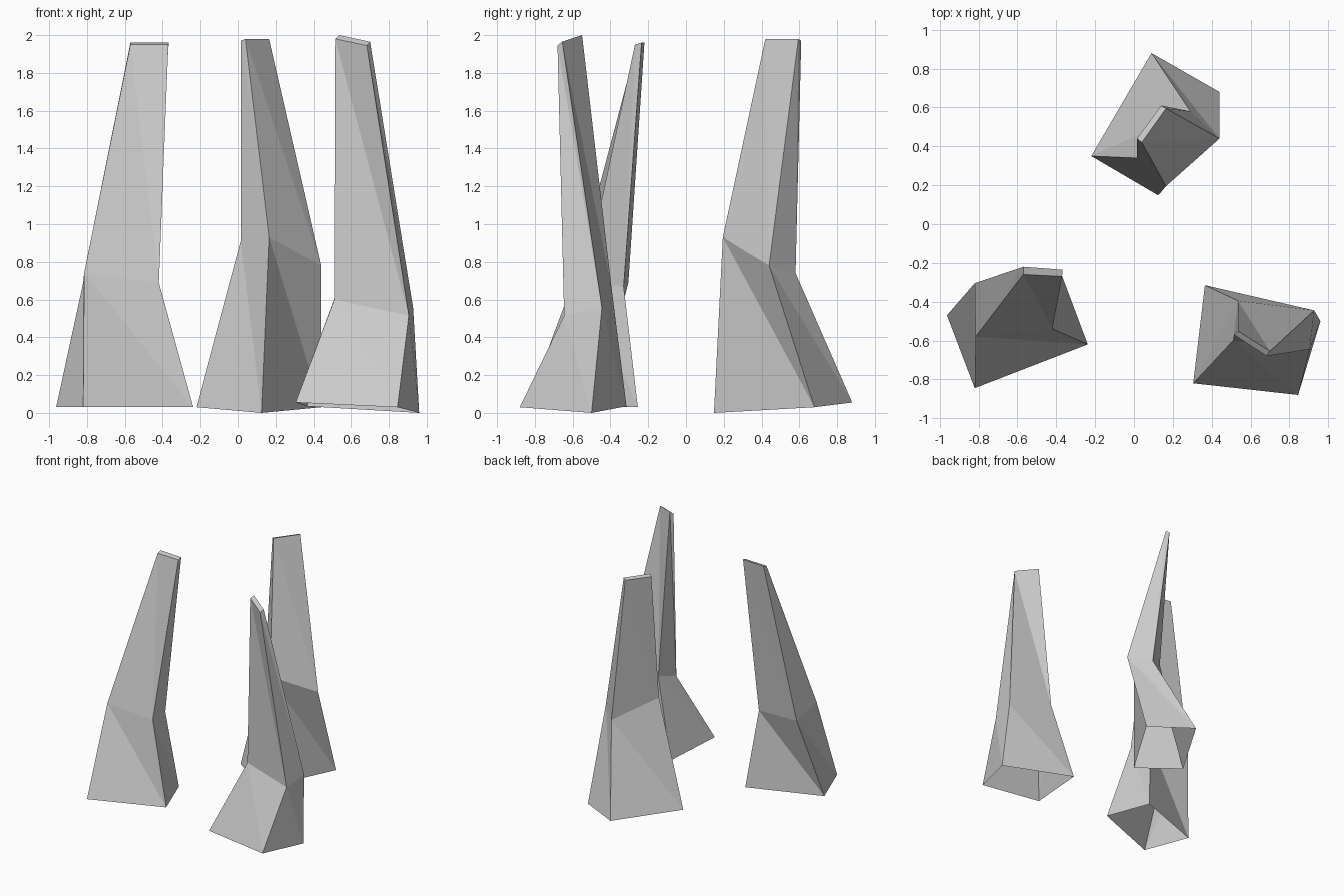
import bpy
import bmesh


def shard(name, base, waist, tip):
    """Loft a four-sided shard, open below, through three rings and cap the tip."""
    bm = bmesh.new()
    rings = [[bm.verts.new(p) for p in ring] for ring in (base, waist, tip)]
    for low, high in zip(rings, rings[1:]):
        for i in range(4):
            j = (i + 1) % 4
            # split each twisted side along the same diagonal
            bm.faces.new((low[i], low[j], high[i]))
            bm.faces.new((low[j], high[j], high[i]))
    bm.faces.new(rings[-1])
    mesh = bpy.data.meshes.new(name)
    bm.to_mesh(mesh)
    bm.free()
    obj = bpy.data.objects.new(name, mesh)
    bpy.context.collection.objects.link(obj)
    return obj


# Left shard: wide front, leaning back (rings run counterclockwise from above)
shard("left_shard",
      [(-.82, -.845, .03), (-.238, -.62, .03), (-.375, -.255, .03), (-.963, -.47, .03)],
      [(-.815, -.58, .74), (-.42, -.54, .69), (-.45, -.33, .67), (-.82, -.305, .69)],
      [(-.57, -.26, 1.95), (-.37, -.27, 1.95), (-.368, -.235, 1.96), (-.57, -.22, 1.96)])

# Right shard: leaning forward
shard("right_shard",
      [(.305, -.82, .055), (.845, -.88, .03), (.96, -.5, 0), (.365, -.315, .035)],
      [(.51, -.6, .6), (.905, -.645, .515), (.928, -.445, .555), (.535, -.395, .67)],
      [(.515, -.57, 1.98), (.683, -.68, 1.945), (.7, -.655, 1.965), (.535, -.55, 2)])

# Back shard: turned diagonally
shard("back_shard",
      [(-.22, .35, .03), (.125, .148, 0), (.44, .68, .03), (.09, .88, .055)],
      [(.015, .34, .91), (.165, .195, .93), (.44, .44, .78), (.29, .58, .74)],
      [(.015, .44, 1.97), (.04, .42, 1.98), (.165, .595, 1.98), (.14, .61, 1.97)])
